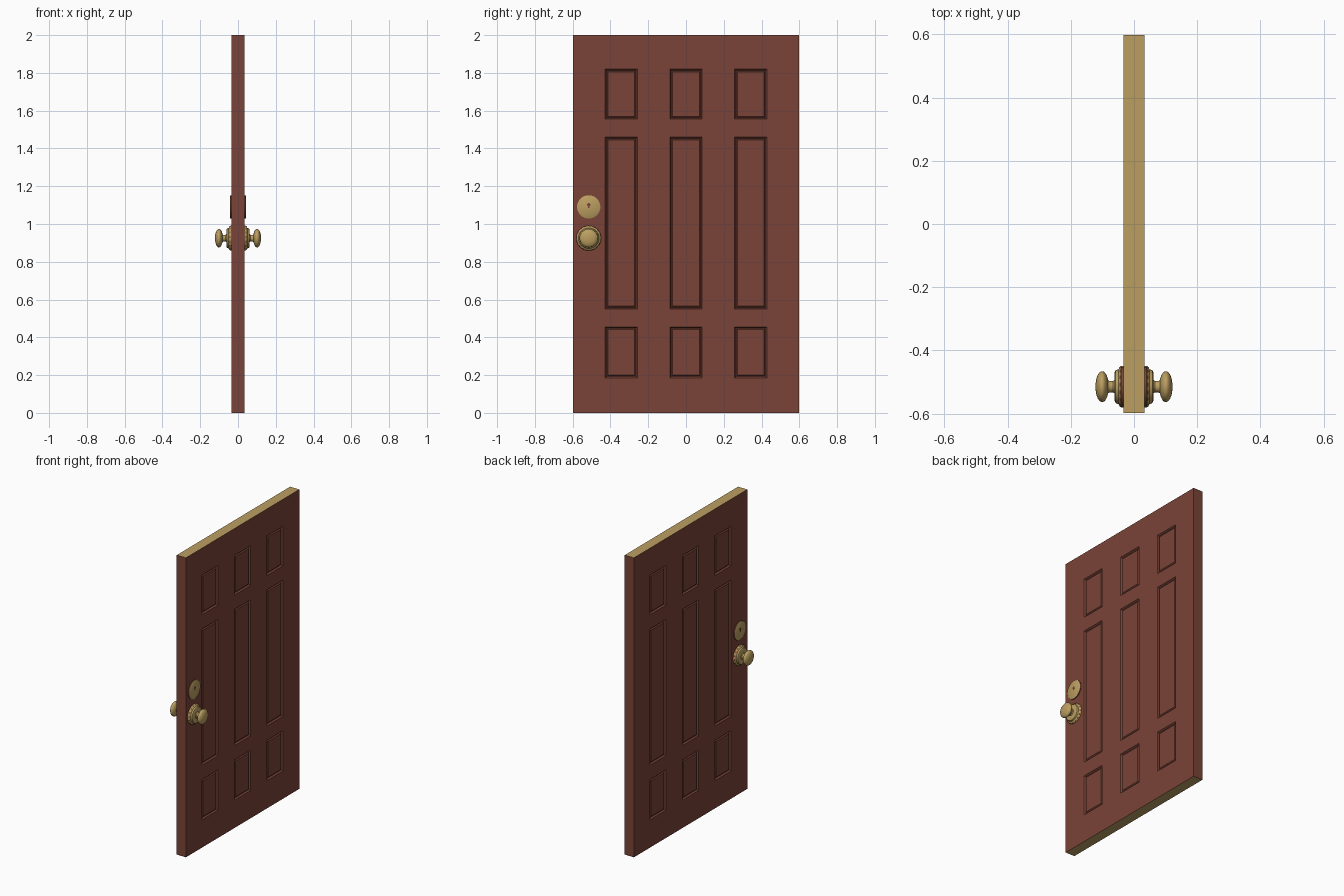
import bpy, bmesh, math

if "Cube" in bpy.data.objects:
    bpy.data.objects.remove(bpy.data.objects["Cube"])


def material(name, col):
    m = bpy.data.materials.new(name)
    m.diffuse_color = (*col, 1)
    m.use_nodes = True
    m.node_tree.nodes["Principled BSDF"].inputs["Base Color"].default_value = m.diffuse_color
    return m


WOOD = material("dark_red_wood", (0.195, 0.056, 0.038))
BRASS = material("brass", (0.50, 0.345, 0.12))
T = 0.034            # half thickness of the door
LOCK_Y = -0.515


def finish(name, bm, smooth=True):
    bmesh.ops.recalc_face_normals(bm, faces=bm.faces[:])
    me = bpy.data.meshes.new(name)
    bm.to_mesh(me)
    bm.free()
    me.materials.append(WOOD)
    me.materials.append(BRASS)
    ob = bpy.data.objects.new(name, me)
    bpy.context.collection.objects.link(ob)
    if smooth:
        bpy.ops.object.select_all(action='DESELECT')
        ob.select_set(True)
        bpy.context.view_layer.objects.active = ob
        bpy.ops.object.shade_smooth_by_angle(angle=math.radians(35))
    return ob


def lathe(name, profile, y, z, side, rule, n=32):
    """Turn (radius, x) points around the x axis; rule(ring, segment) gives the colour."""
    bm = bmesh.new()
    rings = []
    for r, x in profile:
        rings.append([bm.verts.new((side * x,
                                    y + r * math.cos(2 * math.pi * i / n),
                                    z + r * math.sin(2 * math.pi * i / n))) for i in range(n)])
    for k in range(len(rings) - 1):
        a, b = rings[k], rings[k + 1]
        for i in range(n):
            j = (i + 1) % n
            bm.faces.new((a[i], a[j], b[j], b[i])).material_index = rule(k, i)
    bm.faces.new(rings[-1]).material_index = rule(len(rings) - 1, 0)
    bm.faces.new(rings[0]).material_index = rule(0, 0)
    return finish(name, bm)


# Door slab: gridded front and back, panels sunk by insetting
ys = [-0.598, -0.428, -0.258, -0.085, 0.085, 0.258, 0.428, 0.598]
zs = [0, 0.185, 0.455, 0.55, 1.46, 1.555, 1.82, 2]
bm = bmesh.new()
grid = {(s, i, j): bm.verts.new((s * T, y, z))
        for s in (-1, 1) for i, y in enumerate(ys) for j, z in enumerate(zs)}
panels = []
for s in (-1, 1):
    for i in range(7):
        for j in range(7):
            f = bm.faces.new([grid[s, i, j], grid[s, i + 1, j],
                              grid[s, i + 1, j + 1], grid[s, i, j + 1]])
            if i % 2 and j % 2:
                panels.append(f)
for k in range(7):
    for e in (0, 7):
        bm.faces.new([grid[-1, e, k], grid[1, e, k], grid[1, e, k + 1], grid[-1, e, k + 1]])
        # top and bottom edges are pale
        f = bm.faces.new([grid[-1, k, e], grid[1, k, e], grid[1, k + 1, e], grid[-1, k + 1, e]])
        f.material_index = 1
bmesh.ops.recalc_face_normals(bm, faces=bm.faces[:])
for thick, depth in ((0.009, -0.010), (0.004, 0.0), (0.008, 0.006)):
    bmesh.ops.inset_individual(bm, faces=panels, thickness=thick, depth=depth)
finish("door_slab", bm, smooth=False)

# Hardware, mirrored on both sides of the door
for side, tag in ((1, "right"), (-1, "left")):
    # rose with a notched two-colour rim
    lathe("rose_" + tag,
          [(0.066, T - 0.002), (0.066, 0.040), (0.062, 0.046), (0.055, 0.049),
           (0.052, 0.058), (0.046, 0.061), (0.026, 0.061)],
          LOCK_Y, 0.925, side, lambda k, i: 0 if k == 1 and i % 2 else 1)
    # stem and flattened round knob
    knob = [(0.024, 0.058), (0.018, 0.066), (0.018, 0.078)]
    for a in range(-65, 90, 12):
        t = math.radians(a)
        knob.append((0.049 * math.cos(t), 0.101 + 0.021 * math.sin(t)))
    lathe("knob_" + tag, knob, LOCK_Y, 0.925, side, lambda k, i: 1)
    # deadbolt disc with brown rim and brass face
    lathe("deadbolt_" + tag, [(0.062, T - 0.002), (0.062, 0.040), (0.059, 0.042)],
          LOCK_Y, 1.09, side, lambda k, i: 1 if k else 0)
    # keyhole plate
    lathe("keyhole_" + tag, [(0.009, 0.041), (0.009, 0.0428)],
          LOCK_Y, 1.102, side, lambda k, i: 0, n=12)
    bm = bmesh.new()
    bmesh.ops.create_cube(bm, size=1)
    for v in bm.verts:
        v.co = (side * 0.0419 + v.co.x * 0.0018, LOCK_Y + v.co.y * 0.006, 1.093 + v.co.z * 0.014)
    finish("keyhole_slot_" + tag, bm, smooth=False)
